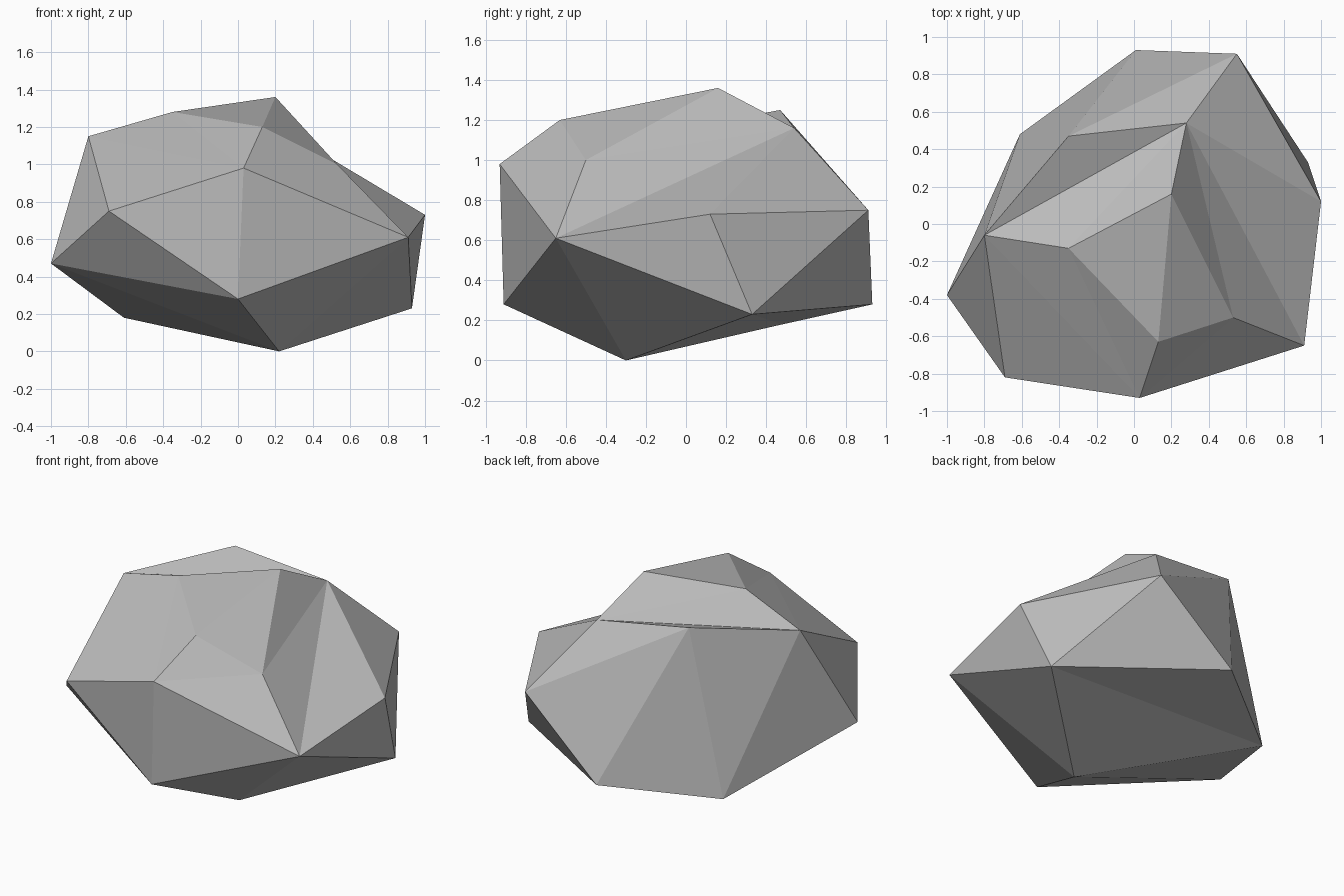
import bpy
import bmesh

# Remove the default cube only
default_cube = bpy.data.objects.get("Cube")
if default_cube:
    bpy.data.objects.remove(default_cube, do_unlink=True)


def make_material(name, colour):
    material = bpy.data.materials.new(name)
    material.use_nodes = True
    material.diffuse_color = colour
    shader = next(n for n in material.node_tree.nodes if n.type == "BSDF_PRINCIPLED")
    shader.inputs["Base Color"].default_value = colour
    shader.inputs["Roughness"].default_value = 0.9
    return material


# Corners of the boulder, grouped from the crown down to the foot
crown = {
    "j": (-0.80, -0.06, 1.15), "p": (-0.35, -0.13, 1.28),
    "o": (0.20, 0.16, 1.36), "n": (0.28, 0.54, 1.16),
    "m": (-0.35, 0.47, 1.25), "g": (0.13, -0.63, 1.20),
    "f": (0.53, -0.50, 1.00),
}
waist = {
    "h": (0.03, -0.93, 0.98), "i": (-0.69, -0.82, 0.75),
    "k": (-1.0, -0.38, 0.47), "e": (0.91, -0.65, 0.61),
    "d": (1.0, 0.12, 0.73), "b": (0.55, 0.91, 0.75),
}
foot = {
    "q": (0.0, -0.91, 0.28), "c": (0.93, 0.33, 0.23),
    "a": (0.01, 0.93, 0.28), "l": (-0.61, 0.48, 0.18),
    "r": (0.22, -0.30, 0.0),
}

# Facets fan out from a hub corner across its neighbouring corners;
# a ring that ends on its first corner closes the fan
fans = [
    ("n", "jpofedbmj"),  # crown ridge and gully
    ("h", "ijpgfeqi"),   # front shoulder
    ("g", "pof"),        # front hollow
    ("c", "edbalre"),    # left flank and underside
    ("k", "jiqrlj"),     # right flank and underside
    ("m", "balj"),       # back slope
    ("r", "qe"),         # front underside
]


def build_boulder(name, corners, fans, material):
    bm = bmesh.new()
    verts = {key: bm.verts.new(co) for key, co in corners.items()}
    for hub, ring in fans:
        for first, second in zip(ring, ring[1:]):
            bm.faces.new((verts[hub], verts[first], verts[second]))
    bmesh.ops.recalc_face_normals(bm, faces=bm.faces)
    mesh = bpy.data.meshes.new(name)
    bm.to_mesh(mesh)
    bm.free()
    mesh.materials.append(material)
    boulder = bpy.data.objects.new(name, mesh)
    bpy.context.collection.objects.link(boulder)
    return boulder


# One faceted grey boulder
stone_grey = make_material("stone_grey", (0.5, 0.5, 0.5, 1.0))
build_boulder("boulder", {**crown, **waist, **foot}, fans, stone_grey)
